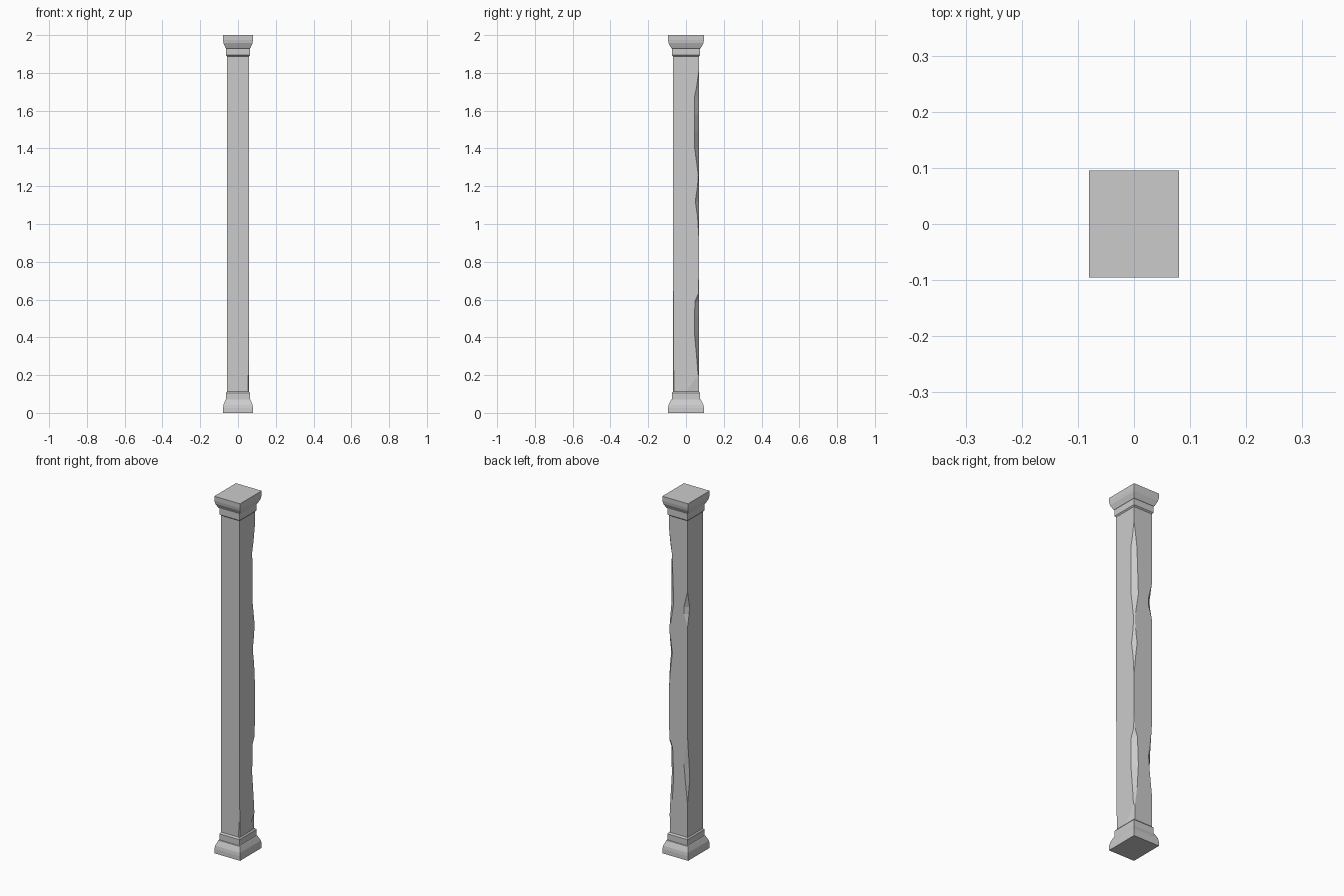
import bpy
import bmesh

cube = bpy.data.objects.get("Cube")
if cube:
    bpy.data.objects.remove(cube, do_unlink=True)

stone = bpy.data.materials.new("grey_stone")
stone.use_nodes = True
COLOUR = (0.6, 0.6, 0.6, 1)
stone.diffuse_color = COLOUR
stone.node_tree.nodes["Principled BSDF"].inputs["Base Color"].default_value = COLOUR

HX, HY = 0.057, 0.068          # half width and depth of the shaft
BOTTOM, TOP = 0.11, 1.892


def loft(name, rings):
    """Skin a stack of rings with equal point counts and close both ends."""
    bm = bmesh.new()
    loops = [[bm.verts.new(p) for p in ring] for ring in rings]
    n = len(loops[0])
    for a, b in zip(loops, loops[1:]):
        for i in range(n):
            j = (i + 1) % n
            bm.faces.new((a[i], a[j], b[j], b[i]))
    bm.faces.new(loops[0][::-1])
    bm.faces.new(loops[-1])
    bmesh.ops.remove_doubles(bm, verts=bm.verts, dist=1e-5)
    bmesh.ops.recalc_face_normals(bm, faces=bm.faces)
    mesh = bpy.data.meshes.new(name)
    bm.to_mesh(mesh)
    bm.free()
    mesh.materials.append(stone)
    obj = bpy.data.objects.new(name, mesh)
    bpy.context.collection.objects.link(obj)
    return obj


def moulding(name, profile):
    """Rectangular moulding; profile rows are (overhang past the shaft, z)."""
    rings = []
    for out, z in profile:
        x, y = HX + out, HY + out * 1.2
        rings.append([(-x, -y, z), (x, -y, z), (x, y, z), (-x, y, z)])
    return loft(name, rings)


def chip_at(chips, z):
    """Interpolate the (x, y) size of a corner chip at height z."""
    for (z0, x0, y0), (z1, x1, y1) in zip(chips, chips[1:]):
        if z0 <= z <= z1:
            t = (z - z0) / (z1 - z0)
            return x0 + (x1 - x0) * t, y0 + (y1 - y0) * t
    return 0, 0


# Worn corners: rows of (z, cut along x, cut along y)
back_left = [(BOTTOM, .007, .07), (.2, .006, .004), (.3, .02, .012), (.43, .028, .024),
             (.59, .022, .021), (.63, 0.008, .003), (.72, 0, 0), (.93, 0, 0), (1.04, .01, .007),
             (1.12, .02, .019), (1.2, .01, .007), (1.26, .005, .003), (1.4, .028, .022),
             (1.58, .022, .022), (1.67, .018, .024), (1.72, .012, .013), (1.81, 0, 0)]
back_right = [(.3, 0, 0), (.43, .014, .02), (.52, .022, .014), (.68, 0, 0),
              (1.29, 0, 0), (1.36, .022, .014), (1.4, .022, .018), (1.49, 0, 0)]
front_left = [(BOTTOM, .005, .006), (.27, .004, .002), (.77, 0, 0)]

# Shaft with chipped corners
corners = [(-1, -1, []), (1, -1, front_left), (1, 1, back_left), (-1, 1, back_right)]
levels = sorted({BOTTOM, TOP} | {row[0] for c in corners for row in c[2]})
rings = []
for z in levels:
    ring = []
    for sx, sy, chips in corners:
        dx, dy = chip_at(chips, z)
        pair = [(sx * (HX - dx), sy * HY, z), (sx * HX, sy * (HY - dy), z)]
        ring += pair if sx * sy < 0 else pair[::-1]
    rings.append(ring)
loft("shaft", rings)

# Base and capital
moulding("base", [(.023, 0), (.0225, .025), (.02, .042), (.015, .055), (.009, .07),
                  (.006, .072), (.006, .106), (0, .114)])
moulding("capital", [(0, 1.888), (.006, 1.894), (.006, 1.93), (.009, 1.932),
                     (.015, 1.946), (.02, 1.958), (.0225, 1.975), (.023, 2)])
